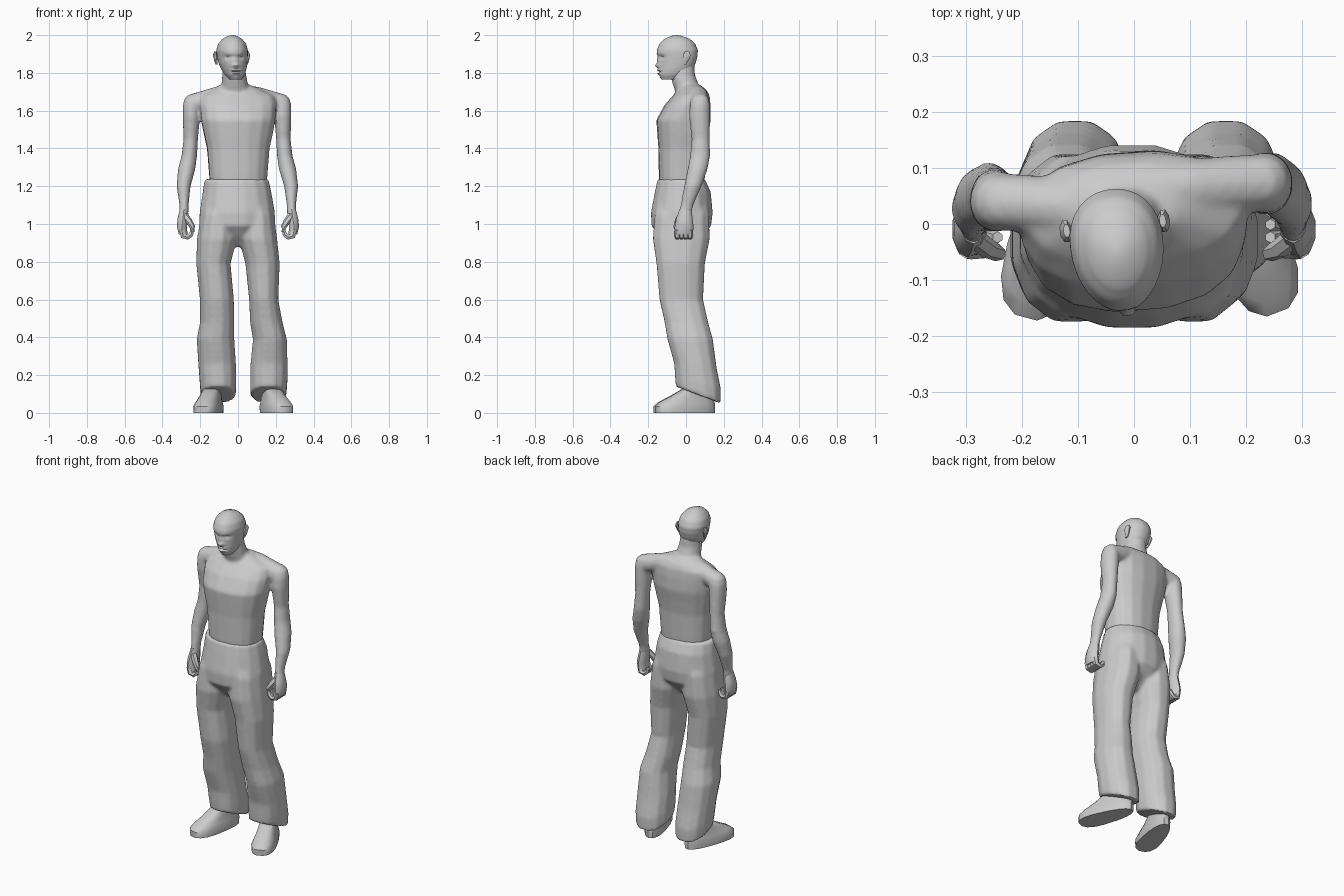
import bpy, bmesh, math
from mathutils import Vector, Matrix


def finish(name, bm):
    bmesh.ops.recalc_face_normals(bm, faces=bm.faces)
    me = bpy.data.meshes.new(name)
    bm.to_mesh(me)
    bm.free()
    ob = bpy.data.objects.new(name, me)
    bpy.context.collection.objects.link(ob)
    return ob


def skin(bm, loops):
    """Bridge consecutive vertex loops and cap both ends."""
    n = len(loops[0])
    for a, b in zip(loops, loops[1:]):
        for i in range(n):
            j = (i + 1) % n
            bm.faces.new((a[i], a[j], b[j], b[i]))
    bm.faces.new(loops[0])
    bm.faces.new(loops[-1])


def loft(name, rings, sides=12, p=1.0, taper=0.0, loc=(0, 0, 0), yaw=0, bumps=()):
    """Rings are (cx, cy, z, rx, ry[, tilt]); bumps push the front surface in or out."""
    bm = bmesh.new()
    loops = []
    for cx, cy, z, rx, ry, *tilt in rings:
        loop = []
        for i in range(sides):
            a = 2 * math.pi * (i + 0.5) / sides
            c, s = math.cos(a), math.sin(a)
            c = math.copysign(abs(c) ** p, c)
            s = math.copysign(abs(s) ** p, s)
            x, y = rx * c * (1 + taper * s), ry * s
            zz = z - (tilt[0] * y if tilt else 0)
            push = 0
            if s < 0:
                for bx, bz, wx, wz, d in bumps:
                    push += d * math.exp(-((abs(x) - bx) / wx) ** 2 - ((zz - bz) / wz) ** 2)
            loop.append(bm.verts.new((cx + x, cy + y + push, zz)))
        loops.append(loop)
    skin(bm, loops)
    bm.transform(Matrix.Translation(loc) @ Matrix.Rotation(math.radians(yaw), 4, 'Z'))
    return finish(name, bm)


def tube(name, path, sides=6):
    """Path points are (x, y, z, radius)."""
    bm = bmesh.new()
    pts = [Vector(q[:3]) for q in path]
    loops = []
    for k, q in enumerate(path):
        d = pts[min(k + 1, len(pts) - 1)] - pts[max(k - 1, 0)]
        rot = d.to_track_quat('Z', 'Y')
        loops.append([bm.verts.new(pts[k] + rot @ Vector((q[3] * math.cos(t), q[3] * math.sin(t), 0)))
                      for t in (2 * math.pi * i / sides for i in range(sides))])
    skin(bm, loops)
    return finish(name, bm)


def fuse(name, parts, voxel, smooth):
    """Melt overlapping parts into one continuous surface."""
    bm = bmesh.new()
    for ob in parts:
        bm.from_mesh(ob.data)
        bpy.data.objects.remove(ob)
    ob = finish(name, bm)
    mod = ob.modifiers.new("melt", 'REMESH')
    mod.mode, mod.voxel_size = 'VOXEL', voxel
    mod = ob.modifiers.new("soften", 'SMOOTH')
    mod.factor, mod.iterations = .5, smooth
    dg = bpy.context.evaluated_depsgraph_get()
    me = bpy.data.meshes.new_from_object(ob.evaluated_get(dg))
    ob.modifiers.clear()
    ob.data = me


def resample(rings, zs):
    out = []
    for z in zs:
        for a, b in zip(rings, rings[1:]):
            if a[2] <= z <= b[2]:
                t = (z - a[2]) / (b[2] - a[2])
                out.append(tuple(u + (v - u) * t for u, v in zip(a, b)))
                break
    return out


# Torso and neck
upper = [
    loft("torso", [(0, -.022, 1.20, .150, .118), (0, -.022, 1.25, .155, .122),
                   (0, -.020, 1.40, .167, .126), (0, -.017, 1.48, .185, .135),
                   (0, -.013, 1.55, .198, .144), (0, .008, 1.63, .205, .121),
                   (0, .028, 1.68, .195, .096), (-.006, .034, 1.71, .135, .075),
                   (-.012, .028, 1.735, .085, .050)], sides=16, p=.85, yaw=4),
    loft("neck", [(-.015, .020, 1.66, .100, .075), (-.016, .012, 1.70, .082, .070),
                  (-.017, -.002, 1.74, .071, .070), (-.020, -.018, 1.79, .065, .067),
                  (-.026, -.025, 1.86, .060, .070)])]

# Head with sculpted face
head_at, head_yaw = (-.03, -.045, 0), 6
head = [(.014, -.039, 1.765, .032, .044), (.012, -.026, 1.79, .052, .071),
        (.008, -.010, 1.82, .066, .090), (.004, -.003, 1.85, .075, .098),
        (.002, 0, 1.885, .080, .105), (0, -.001, 1.92, .083, .109),
        (0, -.001, 1.955, .073, .094), (0, -.002, 1.98, .051, .067),
        (0, -.005, 1.995, .024, .030), (0, -.005, 2.0, .006, .008)]
levels = [1.765 + .008 * i for i in range(27)] + [1.98, 1.988, 1.995, 2.0]
loft("head", resample(head, levels), sides=32, p=.95, taper=.10, loc=head_at, yaw=head_yaw,
     bumps=[(0, 1.865, .011, .022, -.011), (0, 1.838, .018, .011, -.021),
            (.032, 1.883, .017, .011, .014), (.028, 1.902, .026, .008, -.005),
            (0, 1.814, .026, .006, -.012), (0, 1.805, .030, .004, .007),
            (0, 1.796, .024, .006, -.012), (0, 1.775, .022, .010, -.006)])
for s, side in ((-1, "left"), (1, "right")):
    loft(side + "_ear", [(s * .081, .030, 1.845, .005, .008), (s * .084, .036, 1.865, .009, .015),
                         (s * .088, .042, 1.895, .011, .021), (s * .086, .042, 1.912, .006, .012)],
         sides=8, loc=head_at, yaw=head_yaw)

# Arms, shoulders and hands
arm = [(.232, .040, 1.685, .030, .030), (.238, .040, 1.665, .046, .046),
       (.243, .040, 1.63, .050, .055), (.247, .042, 1.57, .047, .057),
       (.250, .055, 1.45, .039, .049), (.258, .057, 1.36, .042, .054),
       (.272, .048, 1.29, .047, .054), (.288, .028, 1.20, .038, .047),
       (.286, .003, 1.10, .025, .034), (.286, -.005, 1.05, .025, .034)]
palm = [(.286, -.004, 1.08, .023, .031), (.291, -.008, 1.03, .030, .043),
        (.297, -.010, .985, .028, .050), (.290, -.012, .945, .024, .048)]
for s, side in ((-1, "left"), (1, "right")):
    dx = 0
    dy = .035 if s > 0 else 0

    def place(ring):
        x, y, z, *rest = ring
        dx = -.010 * min(1, max(0, (z - 1.0) / .3)) if s > 0 else 0
        return (s * (x + dx), y + dy * max(0, z - 1.06) / .6, z, *rest)

    upper.append(loft(side + "_arm", [place(r) for r in arm], sides=12))
    upper.append(tube(side + "_shoulder", [place(q) for q in
                 ((.050, .025, 1.69, .046), (.110, .030, 1.678, .050),
                  (.180, .036, 1.655, .052), (.240, .040, 1.637, .052))], sides=12))
    loft(side + "_palm", [place(r) for r in palm], sides=10)
    for k in range(4):
        y = -.046 + .0225 * k
        tube(side + "_finger", [place(q) for q in
             ((.298, y, .970, .016), (.290, y, .936, .017), (.266, y, .930, .015),
              (.248, y, .944, .014), (.243, y, .966, .010))])
    tube(side + "_thumb", [place(q) for q in
         ((.282, -.026, 1.045, .018), (.260, -.044, 1.015, .018),
          (.242, -.052, .985, .015), (.240, -.050, .958, .009))])
fuse("upper_body", upper, .009, 6)

# Trousers: hips and flared legs with slanted hems
left_leg = [(-.080, -.018, 1.16, .070, .115), (-.105, -.022, 1.05, .092, .148),
            (-.112, -.025, .92, .108, .154), (-.130, -.028, .79, .093, .131),
            (-.112, -.025, .60, .092, .118), (-.110, .002, .48, .093, .118),
            (-.119, .022, .39, .102, .123), (-.110, .050, .25, .102, .115, .1),
            (-.106, .063, .16, .099, .124, .25), (-.104, .065, .095, .095, .122, .38)]
right_leg = [(.080, -.018, 1.16, .070, .115), (.100, -.022, 1.05, .092, .148),
             (.106, -.025, .92, .104, .154), (.130, -.028, .79, .093, .131),
             (.136, -.025, .60, .079, .118), (.150, .002, .48, .088, .118),
             (.169, .022, .39, .092, .123), (.164, .050, .25, .101, .115, .1),
             (.163, .063, .16, .101, .124, .25), (.161, .065, .095, .097, .122, .38)]
fuse("trousers", [
    loft("hips", [(-.008, -.025, 1.238, .171, .127), (-.005, -.017, 1.17, .184, .150),
                  (-.004, -.022, 1.06, .202, .166), (-.004, -.025, .99, .205, .160),
                  (-.002, -.026, .94, .130, .120), (0, -.028, .88, .035, .060)], sides=16, p=.95),
    loft("left_leg", left_leg, p=.9), loft("right_leg", right_leg, p=.9)], .010, 5)

# Shoes, turned outward
shoe = [(0, 0, 0, .062, .166), (0, 0, .035, .064, .167), (0, .012, .058, .056, .152),
        (0, .040, .092, .047, .112), (0, .070, .13, .042, .075)]
loft("left_shoe", shoe, sides=16, p=.8, taper=-.20, loc=(-.150, -.008, 0), yaw=-15)
loft("right_shoe", shoe, sides=16, p=.8, taper=-.20, loc=(.197, -.004, 0), yaw=21)

# Smooth shading with sharp creases kept
for ob in bpy.context.collection.objects:
    ob.select_set(True)
    bpy.context.view_layer.objects.active = ob
bpy.ops.object.shade_smooth_by_angle(angle=math.radians(45))
